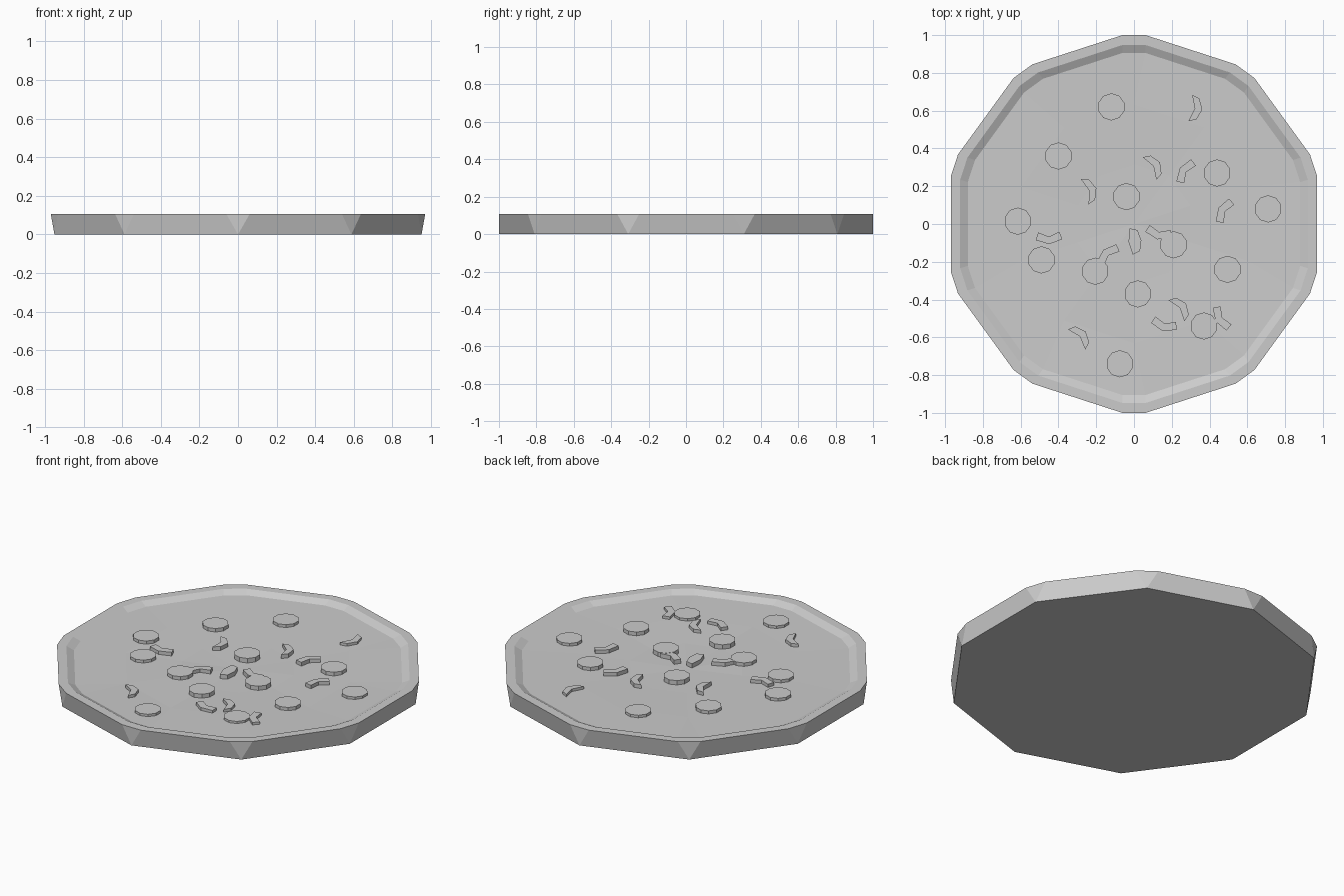
import bpy, bmesh, math, random
from mathutils import Vector, Matrix

random.seed(4)
old = bpy.data.objects.get("Cube")
if old:
    bpy.data.objects.remove(old, do_unlink=True)

grey = bpy.data.materials.new("plain_grey")
grey.use_nodes = True
GREY = (0.6, 0.6, 0.6, 1)
grey.diffuse_color = GREY
grey.node_tree.nodes["Principled BSDF"].inputs["Base Color"].default_value = GREY


def finish(bm, name):
    bmesh.ops.remove_doubles(bm, verts=bm.verts, dist=1e-4)
    bmesh.ops.recalc_face_normals(bm, faces=bm.faces)
    mesh = bpy.data.meshes.new(name)
    bm.to_mesh(mesh)
    bm.free()
    mesh.materials.append(grey)
    obj = bpy.data.objects.new(name, mesh)
    bpy.context.scene.collection.objects.link(obj)
    return obj


def ring(bm, apothem, cut, z, jitter=0):
    """Ten-sided ring whose corners are trimmed by the given depth."""
    half = math.radians(18)
    radius = apothem / math.cos(half) - cut
    side = cut / math.tan(half)
    verts = []
    for k in range(10):
        turn = Matrix.Rotation(math.radians(90 + 36 * k), 3, 'Z')
        dz = random.uniform(-jitter, jitter)
        for s in (-side, side):
            verts.append(bm.verts.new(turn @ Vector((radius, s, z + dz))))
    return verts


def bridge(bm, a, b):
    n = len(a)
    for i in range(n):
        j = (i + 1) % n
        bm.faces.new((a[i], a[j], b[j], b[i]))


# Crust: flat underside, flared wall, flat rim, inner slope and sunken floor
bm = bmesh.new()
rings = [ring(bm, 0.951, 0, 0),
         ring(bm, 0.97, 0.02, 0.107),
         ring(bm, 0.92, 0.02, 0.107),
         ring(bm, 0.88, 0.02, 0.087),
         ring(bm, 0.6, 0, 0.083, 0.004),
         ring(bm, 0.3, 0, 0.078, 0.004)]
for a, b in zip(rings, rings[1:]):
    bridge(bm, a, b)
bm.faces.new(rings[0])
centre = bm.verts.new((0, 0, 0.074))
last = rings[-1]
for i in range(len(last)):
    bm.faces.new((last[i], last[(i + 1) % len(last)], centre))
finish(bm, "crust_and_floor")

# Round slices
TOP = 0.102
slices = [(-.12, .62), (-.4, .36), (-.04, .145), (.44, .27), (-.615, .015),
          (.71, .08), (-.49, -.19), (-.205, -.25), (.02, -.37),
          (.495, -.24), (.37, -.54), (-.075, -.74), (.21, -.11)]
for i, (x, y) in enumerate(slices):
    bm = bmesh.new()
    r = 0.072
    bmesh.ops.create_cone(bm, cap_ends=True, segments=10, radius1=r, radius2=r, depth=0.04)
    height = TOP - 0.02 - 0.006 * math.hypot(x, y) + random.uniform(0, 0.003)
    bmesh.ops.translate(bm, verts=bm.verts, vec=(x, y, height))
    finish(bm, f"round_slice_{i + 1}")

# Bent strips: middle point, heading in degrees, side of the bend
strips = [(.33, .61, 262, 1), (.11, .31, -59, 1), (-.23, .18, -73, 1),
          (.27, .28, 236, -1), (.475, .07, 240, -1), (-.45, -.075, 2, -1),
          (.005, -.09, -83, 0), (.13, -.05, -14, -1), (-.14, -.16, 222, -1),
          (.25, -.44, -53, 1), (.16, -.535, -15, -1), (.46, -.5, -59, -1),
          (-.28, -.59, -49, 1)]
for i, (x, y, angle, bend) in enumerate(strips):
    bm = bmesh.new()
    long, wide, bow = 0.07, 0.02, 0.012 * bend
    mid = wide * (1 if bend else 1.7)
    outline = [(-long, -wide - bow), (0, bow - mid), (long, -wide - bow),
               (long * 0.8, wide - bow), (0, bow + mid), (-long * 0.8, wide - bow)]
    face = bm.faces.new([bm.verts.new((px, py, 0)) for px, py in outline])
    up = bmesh.ops.extrude_face_region(bm, geom=[face])["geom"]
    bmesh.ops.translate(bm, verts=[v for v in up if isinstance(v, bmesh.types.BMVert)],
                        vec=(0, 0, 0.035))
    place = Matrix.Translation((x, y, TOP - 0.037)) @ Matrix.Rotation(math.radians(angle), 4, 'Z')
    bmesh.ops.transform(bm, matrix=place, verts=bm.verts)
    finish(bm, f"bent_strip_{i + 1}")
